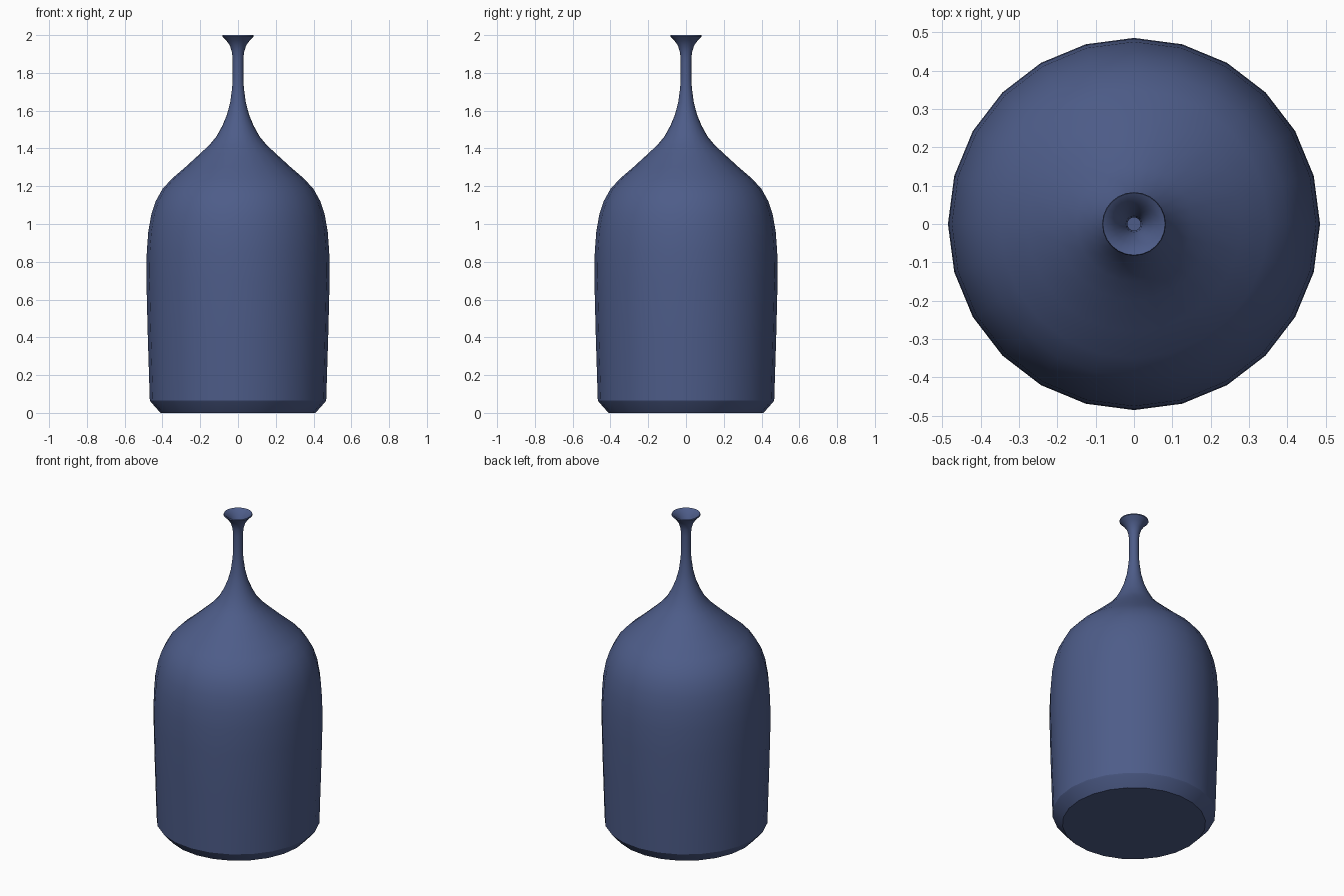
import bpy, bmesh, math

SIDES = 24

# one glaze colour
glaze = bpy.data.materials.new("dusky blue glaze")
glaze.diffuse_color = (0.075, 0.108, 0.25, 1)

# outer wall from foot to lip (radius, height)
outer = [(0.41, 0), (0.462, 0.058), (0.467, 0.066), (0.478, 0.42), (0.485, 0.70),
         (0.483, 0.85), (0.475, 0.96), (0.459, 1.05), (0.436, 1.12), (0.40, 1.185),
         (0.35, 1.24), (0.28, 1.30), (0.20, 1.373), (0.15, 1.42), (0.113, 1.465),
         (0.083, 1.52), (0.058, 1.58), (0.041, 1.645), (0.031, 1.72), (0.028, 1.77),
         (0.028, 1.87), (0.032, 1.91), (0.043, 1.945), (0.062, 1.972), (0.083, 1.993),
         (0.081, 2.0)]
# inner wall from lip back down to the floor
inner = [(0.07, 1.993), (0.052, 1.972), (0.034, 1.94), (0.021, 1.90), (0.017, 1.86),
         (0.017, 1.76), (0.025, 1.68), (0.046, 1.58), (0.10, 1.46), (0.19, 1.36),
         (0.34, 1.23), (0.425, 1.11), (0.464, 0.96), (0.473, 0.70), (0.455, 0.07),
         (0.40, 0.015)]

bm = bmesh.new()
rings = []
for r, z in outer + inner:
    rings.append([bm.verts.new((r * math.cos(2 * math.pi * i / SIDES),
                                r * math.sin(2 * math.pi * i / SIDES), z))
                  for i in range(SIDES)])
for a, b in zip(rings, rings[1:]):
    for i in range(SIDES):
        j = (i + 1) % SIDES
        bm.faces.new((a[i], a[j], b[j], b[i]))
bm.faces.new(list(reversed(rings[0])))   # underside
bm.faces.new(rings[-1])                  # inner floor

me = bpy.data.meshes.new("vase")
bm.to_mesh(me)
bm.free()
me.materials.append(glaze)
vase = bpy.data.objects.new("vase", me)
bpy.context.collection.objects.link(vase)
bpy.context.view_layer.objects.active = vase
vase.select_set(True)
bpy.ops.object.shade_smooth_by_angle(angle=math.radians(30))
